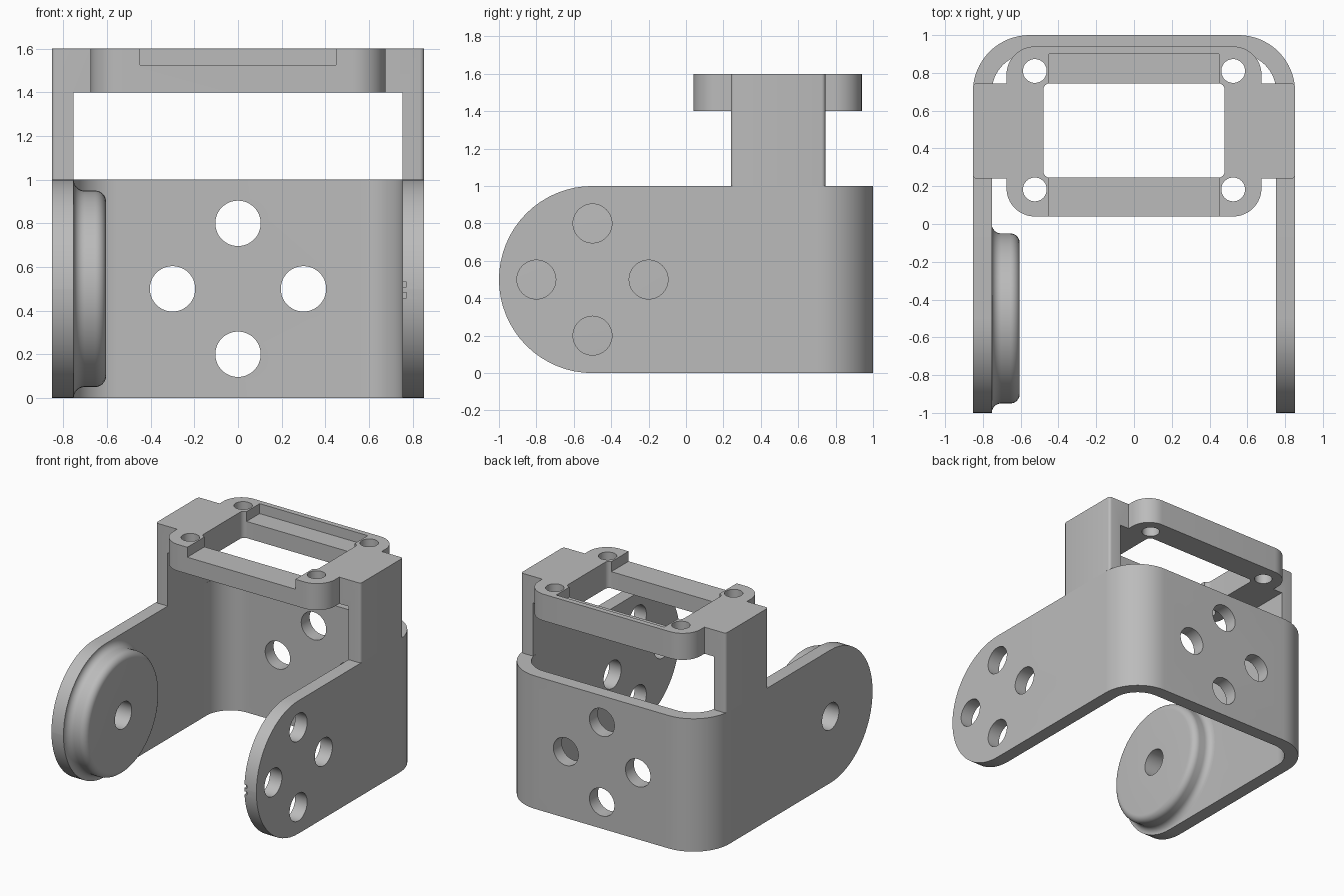
import bpy, bmesh
from math import pi, cos, sin, radians
from mathutils import Vector

cube = bpy.data.objects.get("Cube")
if cube:
    bpy.data.objects.remove(cube, do_unlink=True)

grey = bpy.data.materials.new("plain grey")
grey.use_nodes = True
COLOUR = (0.5, 0.5, 0.5, 1)
grey.diffuse_color = COLOUR
grey.node_tree.nodes["Principled BSDF"].inputs["Base Color"].default_value = COLOUR


def arc(cx, cy, r, start, end, steps=16):
    angles = [radians(start + (end - start) * i / steps) for i in range(steps + 1)]
    return [(cx + r * cos(a), cy + r * sin(a)) for a in angles]


def rounded(u0, u1, v0, v1, radii):
    """Rectangle outline; radii run counter-clockwise from the low corner."""
    points = []
    corners = [(u0, v0, 1, 1), (u1, v0, -1, 1), (u1, v1, -1, -1), (u0, v1, 1, -1)]
    for i, ((u, v, su, sv), r) in enumerate(zip(corners, radii)):
        if r:
            points += arc(u + su * r, v + sv * r, r, 180 + 90 * i, 270 + 90 * i)
        else:
            points.append((u, v))
    return points


def circle(u, v, r):
    return arc(u, v, r, 0, 360, 48)[:-1]


def add_object(name, bm):
    bmesh.ops.recalc_face_normals(bm, faces=bm.faces)
    mesh = bpy.data.meshes.new(name)
    bm.to_mesh(mesh)
    bm.free()
    mesh.materials.append(grey)
    obj = bpy.data.objects.new(name, mesh)
    bpy.context.collection.objects.link(obj)
    return obj


def prism(name, outline, axis, low, high):
    """Extrude a flat outline along one axis."""
    place = {"x": lambda u, v, h: (h, u, v),
             "y": lambda u, v, h: (u, h, v),
             "z": lambda u, v, h: (u, v, h)}[axis]
    bm = bmesh.new()
    face = bm.faces.new([bm.verts.new(place(u, v, low)) for u, v in outline])
    extruded = bmesh.ops.extrude_face_region(bm, geom=[face])["geom"]
    moved = [g for g in extruded if isinstance(g, bmesh.types.BMVert)]
    bmesh.ops.translate(bm, verts=moved, vec=Vector(place(0, 0, high - low)))
    return add_object(name, bm)


def select(obj):
    bpy.ops.object.select_all(action="DESELECT")
    obj.select_set(True)
    bpy.context.view_layer.objects.active = obj


def combine(obj, tool, operation="DIFFERENCE"):
    tool.hide_render = True
    mod = obj.modifiers.new("cut", "BOOLEAN")
    mod.operation, mod.solver, mod.object = operation, "EXACT", tool
    select(obj)
    bpy.ops.object.modifier_apply(modifier=mod.name)
    bpy.data.objects.remove(tool, do_unlink=True)


def finish(obj):
    select(obj)
    bpy.ops.object.shade_smooth_by_angle(angle=radians(30))


OUT, IN = 0.853, 0.753          # outer and inner faces of the arms
PIVOT_Y, PIVOT_Z = -0.5, 0.5

# U-shaped bracket with round arm ends
bracket = prism("u_bracket", rounded(-OUT, OUT, -1.1, 1, (0, 0, 0.3, 0.3)), "z", -0.1, 1.1)
combine(bracket, prism("inner_cutter", rounded(-IN, IN, -1.2, 0.9, (0, 0, 0.2, 0.2)),
                       "z", -0.2, 1.2))
combine(bracket, prism("side_shape", rounded(-1, 1.1, 0, 1, (0.4999, 0, 0, 0.4999)),
                       "x", -1, 1), "INTERSECT")

# Four-hole patterns in the back wall and one arm, single bore in the other arm
for du, dv in ((0.3, 0), (-0.3, 0), (0, 0.3), (0, -0.3)):
    combine(bracket, prism("hole_cutter", circle(du, PIVOT_Z + dv, 0.104), "y", 0.8, 1.1))
    combine(bracket, prism("hole_cutter", circle(PIVOT_Y + du, PIVOT_Z + dv, 0.104),
                           "x", 0.7, 0.9))
combine(bracket, prism("bore_cutter", circle(PIVOT_Y, PIVOT_Z, 0.1), "x", -0.9, -0.7))

# Two tiny notches at the tip of the four-hole arm
for z in (0.47, 0.52):
    combine(bracket, prism("notch_cutter", rounded(0.74, 0.773, z - 0.012, z + 0.012, (0,) * 4),
                           "y", -1.05, -0.98))
finish(bracket)

# Round boss with flared base and rounded rim, lathed around the pivot
profile = [(-IN, 0.1)] + arc(-IN + 0.05, 0.5, 0.05, 180, 270, 8)
profile += arc(-0.655, 0.4, 0.05, 90, 0, 8) + [(-0.605, 0.1)]
bm = bmesh.new()
ring = [bm.verts.new((x, PIVOT_Y, PIVOT_Z + r)) for x, r in profile]
edges = [bm.edges.new((a, b)) for a, b in zip(ring, ring[1:] + ring[:1])]
bmesh.ops.spin(bm, geom=ring + edges, cent=(0, PIVOT_Y, PIVOT_Z), axis=(1, 0, 0),
               angle=2 * pi, steps=64, use_duplicate=False)
bmesh.ops.remove_doubles(bm, verts=bm.verts, dist=0.0001)
finish(add_object("pivot_boss", bm))

# Posts with an inward shoulder that carries the top frame
for side, label in ((1, "left"), (-1, "right")):
    section = [(IN, 1), (OUT, 1), (OUT, 1.6), (0.675, 1.6), (0.675, 1.4), (IN, 1.4)]
    post = prism(label + "_post", [(side * x, z) for x, z in section], "y", 0.24, 0.745)
    bm = bmesh.new()
    bm.from_mesh(post.data)
    outer = [e for e in bm.edges if all(abs(v.co.x) > OUT - 0.01 for v in e.verts)
             and abs(e.verts[0].co.z - e.verts[1].co.z) > 0.1]
    bmesh.ops.bevel(bm, geom=outer, offset=0.02, segments=4, profile=0.5, affect="EDGES")
    bm.to_mesh(post.data)
    bm.free()
    finish(post)

# Top frame: window, shallow recess open at the front, corner screw holes
frame = prism("top_frame", rounded(-0.675, 0.675, 0.04, 0.94, (0.15,) * 4), "z", 1.4, 1.6)
combine(frame, prism("window_cutter", rounded(-0.48, 0.48, 0.245, 0.745, (0.035,) * 4),
                     "z", 1.3, 1.7))
combine(frame, prism("recess_cutter", rounded(-0.45, 0.45, -0.1, 0.9, (0,) * 4),
                     "z", 1.525, 1.7))
for x in (-0.525, 0.525):
    for y in (0.183, 0.81):
        combine(frame, prism("screw_cutter", circle(x, y, 0.063), "z", 1.3, 1.7))
finish(frame)
